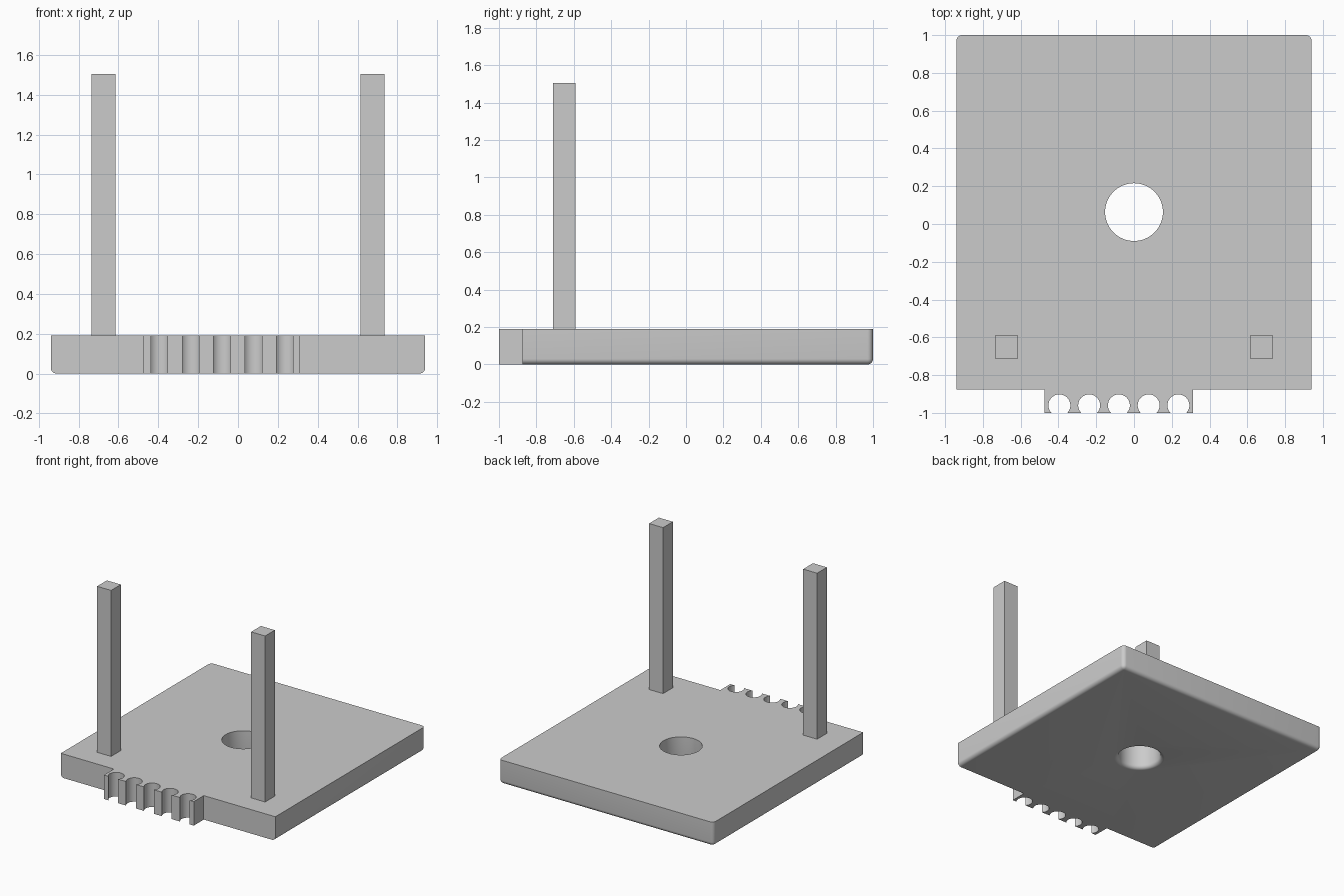
import bpy, bmesh, math
from mathutils import Matrix

default = bpy.data.objects.get("Cube")
if default:
    bpy.data.objects.remove(default, do_unlink=True)

THICK, FILLET = 0.19, 0.03
FRONT, BACK, HALF_W = -0.875, 1.0, 0.94

grey = bpy.data.materials.new("light grey")
grey.use_nodes = True
grey.diffuse_color = (0.6, 0.6, 0.6, 1)
grey.node_tree.nodes["Principled BSDF"].inputs["Base Color"].default_value = (0.6, 0.6, 0.6, 1)


def add_box(bm, x0, x1, y0, y1, z0, z1):
    m = Matrix.Translation(((x0 + x1) / 2, (y0 + y1) / 2, (z0 + z1) / 2))
    bmesh.ops.create_cube(bm, size=1, matrix=m @ Matrix.Diagonal((x1 - x0, y1 - y0, z1 - z0, 1)))


def add_lathe(bm, x, y, profile, sides):
    """Closed solid of revolution from (radius, z) pairs, bottom to top."""
    rings = [[bm.verts.new((x + r * math.cos(math.tau * i / sides),
                            y + r * math.sin(math.tau * i / sides), z))
              for i in range(sides)] for r, z in profile]
    for low, high in zip(rings, rings[1:]):
        for i in range(sides):
            j = (i + 1) % sides
            bm.faces.new((low[i], low[j], high[j], high[i]))
    bm.faces.new(rings[0][::-1])
    bm.faces.new(rings[-1])


def make_object(name, bm):
    mesh = bpy.data.meshes.new(name)
    bm.to_mesh(mesh)
    bm.free()
    mesh.materials.append(grey)
    obj = bpy.data.objects.new(name, mesh)
    bpy.context.collection.objects.link(obj)
    return obj


def combine(target, tool, operation):
    bpy.context.view_layer.objects.active = target
    mod = target.modifiers.new(tool.name, 'BOOLEAN')
    mod.object, mod.operation, mod.solver = tool, operation, 'EXACT'
    bpy.ops.object.modifier_apply(modifier=mod.name)
    bpy.data.objects.remove(tool, do_unlink=True)


# Base plate: rounded along the bottom and the back corners, square at the front
bm = bmesh.new()
add_box(bm, -HALF_W, HALF_W, FRONT, BACK, 0, THICK)
rounded = []
for e in bm.edges:
    a, b = (v.co for v in e.verts)
    at_bottom = max(a.z, b.z) < 0.01
    at_front = max(a.y, b.y) < 0
    at_back = min(a.y, b.y) > 0
    upright = abs(a.z - b.z) > 0.1
    if (at_bottom and not at_front) or (upright and at_back):
        rounded.append(e)
bmesh.ops.bevel(bm, geom=rounded, offset=FILLET, segments=6, profile=0.5, affect='EDGES')
base = make_object("base_plate", bm)

# Front comb block, joined to the plate
bm = bmesh.new()
add_box(bm, -0.475, 0.3125, -1, FRONT + 0.05, 0, THICK)
combine(base, make_object("comb_block", bm), 'UNION')

# Round notches in the comb
bm = bmesh.new()
for i in range(5):
    add_lathe(bm, -0.395 + i * 0.1575, -0.96, [(0.058, -0.1), (0.058, THICK + 0.1)], 48)
combine(base, make_object("notch_cutter", bm), 'DIFFERENCE')

# Centre hole with a rounded lower lip
bm = bmesh.new()
R = 0.153
lip = [(R + FILLET * (1 - math.sin(t)), FILLET * (1 - math.cos(t)))
       for t in (math.pi / 2 * k / 6 for k in range(7))]
add_lathe(bm, 0, 0.063, [(R + FILLET, -0.1)] + lip + [(R, THICK + 0.1)], 64)
combine(base, make_object("hole_cutter", bm), 'DIFFERENCE')

bpy.ops.object.select_all(action='DESELECT')
base.select_set(True)
bpy.context.view_layer.objects.active = base
bpy.ops.object.shade_smooth_by_angle(angle=math.radians(30))

# Square upright posts
for name, side in (("left_post", 1), ("right_post", -1)):
    bm = bmesh.new()
    x = side * 0.675
    add_box(bm, x - 0.061, x + 0.061, -0.712, -0.59, THICK, 1.505)
    make_object(name, bm)
